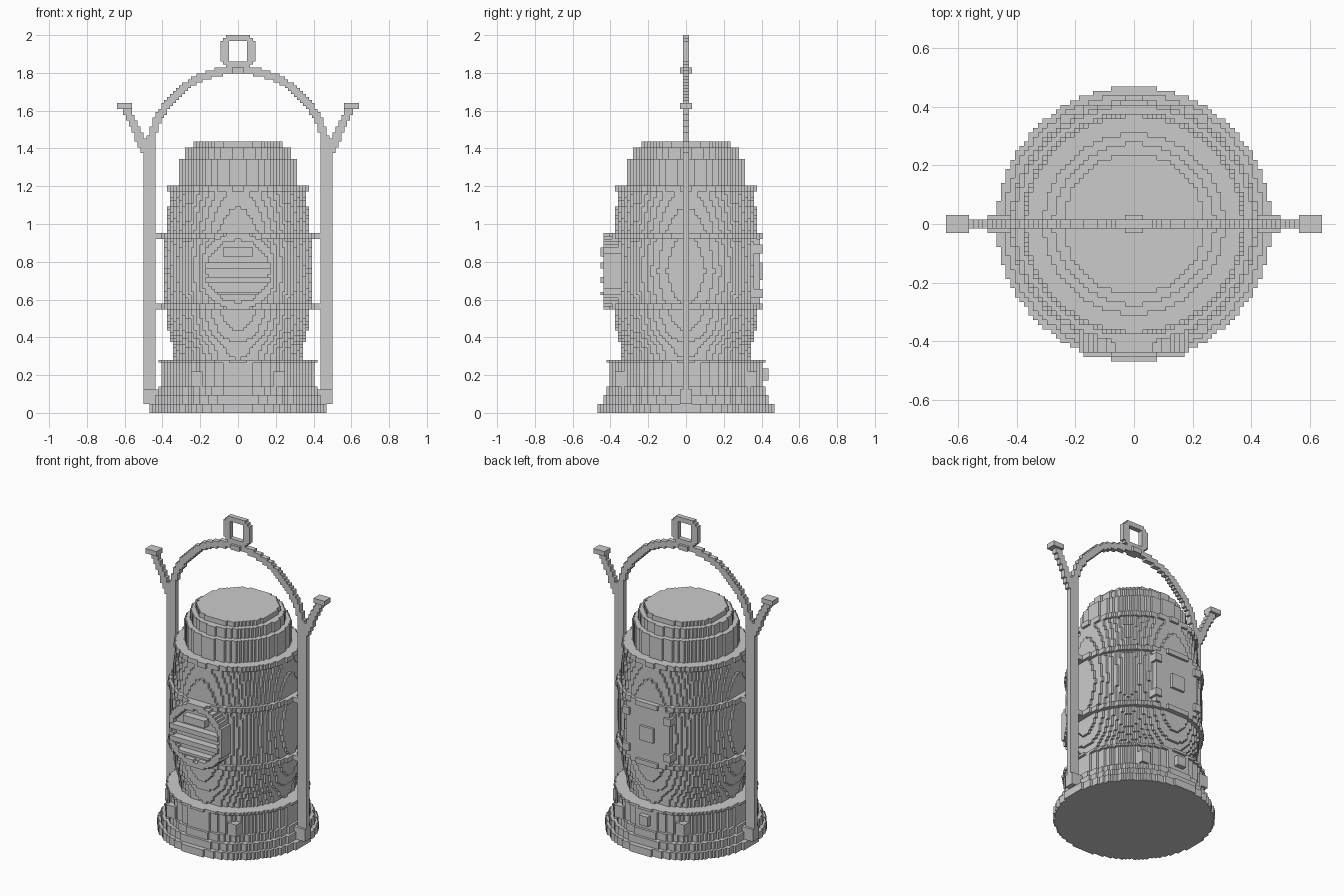
import bpy
import math

if "Cube" in bpy.data.objects:
    bpy.data.objects.remove(bpy.data.objects["Cube"])

V = 1 / 64  # edge length of one block


def interp(points, z):
    for (z0, r0), (z1, r1) in zip(points, points[1:]):
        if z0 <= z <= z1:
            return r0 + (r1 - r0) * (z - z0) / (z1 - z0)
    return 0


def block_part(name, half_x, half_y, z0, z1, inside):
    """Fill every block whose centre passes inside(x, y, z), keep the outer faces."""
    nx, ny = math.ceil(half_x / V), math.ceil(half_y / V)
    cells = {(i, j, k)
             for k in range(round(z0 / V), round(z1 / V))
             for i in range(-nx, nx) for j in range(-ny, ny)
             if inside((i + .5) * V, (j + .5) * V, (k + .5) * V)}
    index, verts, faces = {}, [], []

    def vert(p):
        if p not in index:
            index[p] = len(verts)
            verts.append([c * V for c in p])
        return index[p]

    for c in cells:
        for axis in range(3):
            a, b = (axis + 1) % 3, (axis + 2) % 3
            for side in (0, 1):
                near = list(c)
                near[axis] += 2 * side - 1
                if tuple(near) in cells:
                    continue
                quad = []
                for da, db in ((0, 0), (1, 0), (1, 1), (0, 1)):
                    p = list(c)
                    p[axis] += side
                    p[a] += da
                    p[b] += db
                    quad.append(vert(tuple(p)))
                faces.append(quad if side else quad[::-1])
    mesh = bpy.data.meshes.new(name)
    mesh.from_pydata(verts, [], faces)
    obj = bpy.data.objects.new(name, mesh)
    bpy.context.collection.objects.link(obj)
    return obj


def stepped(name, steps):
    """Stack of round tiers given as (bottom, top, radius)."""
    def inside(x, y, z):
        return any(b < z < t and math.hypot(x, y) < r for b, t, r in steps)
    R = max(s[2] for s in steps)
    block_part(name, R, R, steps[0][0], steps[-1][1], inside)


# Flared base and stepped cap
stepped("base", [(0, .047, .467), (.047, .094, .445), (.094, .141, .42),
                 (.141, .266, .405), (.266, .281, .417)])
stepped("cap", [(1.203, 1.344, .308), (1.344, 1.406, .275), (1.406, 1.438, .242)])

# Barrel body with a lip at its top
BARREL = [(.28, .335), (.35, .345), (.42, .365), (.5, .375), (.6, .386),
          (.75, .397), (.9, .388), (1.0, .377), (1.1, .366), (1.17, .355),
          (1.172, .368), (1.21, .368)]
block_part("barrel_body", .42, .42, .281, 1.203,
           lambda x, y, z: math.hypot(x, y) < interp(BARREL, z))

# Two hoops around the barrel
for name, z in (("lower_hoop", .547), ("upper_hoop", .922)):
    block_part(name, .42, .42, z, z + 2 * V,
               lambda x, y, z: .36 < math.hypot(x, y) < .405)


# Handle: posts, feet, hoop brackets, arch and horns, mirrored through abs(x)
def handle(x, y, z):
    x, y = abs(x), abs(y)
    if y < .016:
        if .445 < x < .5 and .04 < z < 1.42:
            return True
        if .39 < x < .46 and (.547 < z < .578 or .922 < z < .953):
            return True
        if z > 1.345 and .452 < math.hypot(x, z - 1.345) < .493:
            return True
        if 1.37 < z < 1.61 and abs(x - (.495 + (z - 1.4) * .46)) < .024:
            return True
    if y < .032:
        if .445 < x < .5 and .04 < z < .125:
            return True
        if .565 < x < .64 and 1.605 < z < 1.64:
            return True
        if x < .032 and 1.797 < z < 1.83:
            return True
    return .41 < x < .46 and y < .032 and .08 < z < .13


block_part("handle_frame", .64, .04, .03, 1.86, handle)


# Hanging ring on top of the arch
def ring(x, y, z):
    d = math.hypot(x, z - 1.915)
    inner = abs(x) < .053 and abs(z - 1.917) < .05 and d < .066
    return d < .101 and z > 1.82 and not inner


block_part("hanging_ring", .11, .015, 1.82, 2.0, ring)


# Round front badge with raised rim and crossbars
def badge(x, y, z):
    d = math.hypot(x, z - .75)
    if d > .203 or abs(x) > .19 or y > -.3:
        return False
    front = -.41
    if d > .165:
        front = -.436
    if abs(x) < .175 and (.765 < z < .8 or .69 < z < .72):
        front = -.454
    if abs(x) < .115 and .62 < z < .642:
        front = -.454
    if abs(x) < .085 and .83 < z < .87:
        front = -.454
    return y > front


block_part("front_badge", .2, .47, .53, .97, badge)


# Square back panel with a centre block and corner studs
def back_panel(x, y, z):
    x, dz = abs(x), abs(z - .75)
    if y < .3:
        return False
    if x < .04 and dz < .05:
        return y < .41
    if abs(x - .155) < .024 and abs(dz - .11) < .024:
        return y < .405
    return x < .16 and dz < .165 and y < .39


block_part("back_panel", .2, .42, .55, .95, back_panel)


# Small studs on the base
def stud(x, y, z):
    if abs(x) < .03 and .39 < y < .43 and .172 < z < .23:
        return True
    return abs(abs(x) - .22) < .025 and .32 < abs(y) < .37 and .14 < z < .225


block_part("base_studs", .3, .45, .125, .25, stud)
